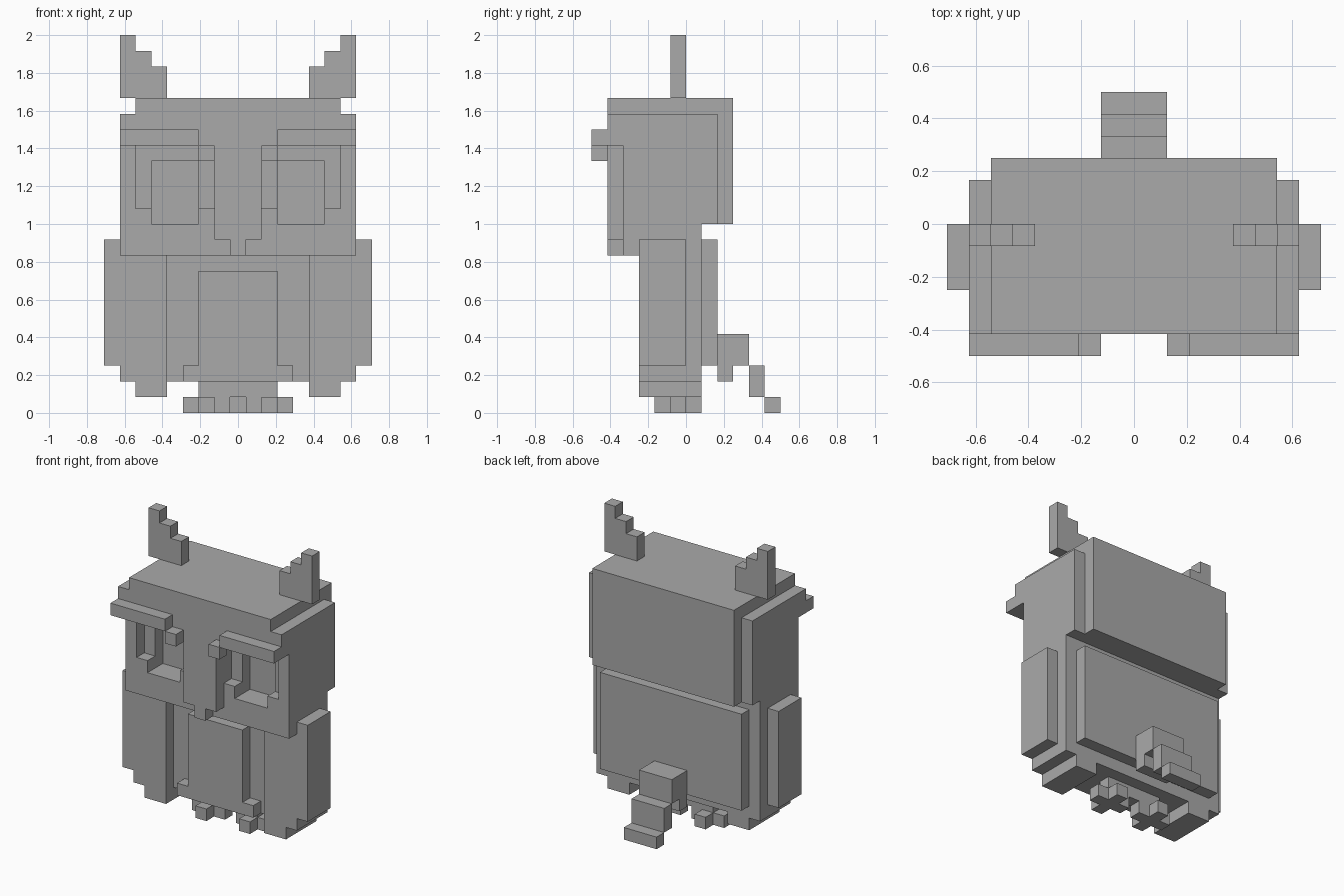
import bpy
import bmesh
from mathutils import Vector

if "Cube" in bpy.data.objects:
    bpy.data.objects.remove(bpy.data.objects["Cube"], do_unlink=True)

U = 1 / 12  # size of one block

grey = bpy.data.materials.new("plain grey")
grey.use_nodes = True
grey.diffuse_color = (0.4, 0.4, 0.4, 1)
grey.node_tree.nodes["Principled BSDF"].inputs["Base Color"].default_value = (0.4, 0.4, 0.4, 1)


def add_box(bm, xs, ys, zs):
    """Add one box given its low and high block coordinates."""
    lo, hi = (Vector(c) * U for c in zip(xs, ys, zs))
    verts = bmesh.ops.create_cube(bm, size=1)["verts"]
    for v in verts:
        v.co = [lo[i] if v.co[i] < 0 else hi[i] for i in range(3)]


def part(name, *boxes):
    bm = bmesh.new()
    for box in boxes:
        add_box(bm, *box)
    mesh = bpy.data.meshes.new(name)
    bm.to_mesh(mesh)
    bm.free()
    mesh.materials.append(grey)
    obj = bpy.data.objects.new(name, mesh)
    bpy.context.collection.objects.link(obj)
    return obj


def wide(w):
    return (-w, w)


def pair(name, *boxes):
    """Build a left part and its mirrored right twin."""
    flipped = [((-x[1], -x[0]), y, z) for x, y, z in boxes]
    return part("left_" + name, *boxes), part("right_" + name, *flipped)


# Head
face = part("face", (wide(7.5), (-4, 1), (10, 17)))
part("skull", (wide(7.5), (-5, 2), (17, 19)), (wide(7.5), (1, 2), (12, 17)))
part("crown", (wide(6.5), (-5, 3), (19, 20)))
part("back_of_head", (wide(6.5), (2, 3), (12, 19)))
part("beak", (wide(1.5), (-5, -4), (11, 17)), (wide(0.5), (-5, -4), (10, 11)))
pair("brow", ((2.5, 7.5), (-6, -5), (17, 18)), ((1.5, 2.5), (-6, -5), (16, 17)))
pair("ear", *[((4.5 + i, 7.5), (-1, 0), (z, top))
              for i, (z, top) in enumerate([(20, 22), (22, 23), (23, 24)])])

# Eye sockets, a shallow recess with a deeper one inside
sockets = pair("socket_cutter", ((1.5, 6.5), (-5, -3), (13, 18)))
pupils = pair("pupil_cutter", ((2.5, 5.5), (-5, -2), (12, 16)))
for cutter in sockets + pupils:
    cutter.hide_render = True
    cutter.hide_set(True)
    cut = face.modifiers.new(cutter.name, "BOOLEAN")
    cut.operation = "DIFFERENCE"
    cut.solver = "EXACT"
    cut.object = cutter
bpy.context.view_layer.objects.active = face
face.select_set(True)
for cut in list(face.modifiers):
    bpy.ops.object.modifier_apply(modifier=cut.name)
for cutter in sockets + pupils:
    bpy.data.objects.remove(cutter, do_unlink=True)

# Body
part("torso", (wide(4.5), (-2, 1), (2, 10)))
pair("flank", ((4.5, 7.5), (-3, 1), (2, 10)), ((4.5, 6.5), (-3, 1), (1, 2)))
part("belly", (wide(2.5), (-3, -2), (2, 9)), (wide(3.5), (-3, -2), (2, 3)))
part("back", (wide(6.5), (1, 2), (3, 11)))
part("upper_back", (wide(7.5), (0, 1), (10, 12)))
pair("wing", ((7.5, 8.5), (-3, 0), (3, 11)))

# Tail steps down behind the body
part("tail",
     (wide(1.5), (2, 4), (3, 5)),
     (wide(1.5), (2, 3), (2, 3)),
     (wide(1.5), (4, 5), (1, 3)),
     (wide(1.5), (5, 6), (0, 1)))

# Legs and cross-shaped feet
part("legs", (wide(2.5), (-1, 0), (1, 2)))
pair("foot",
     ((0.5, 3.5), (-1, 0), (0, 1)),
     ((1.5, 2.5), (-2, -1), (0, 1)),
     ((1.5, 2.5), (0, 1), (0, 1)))
